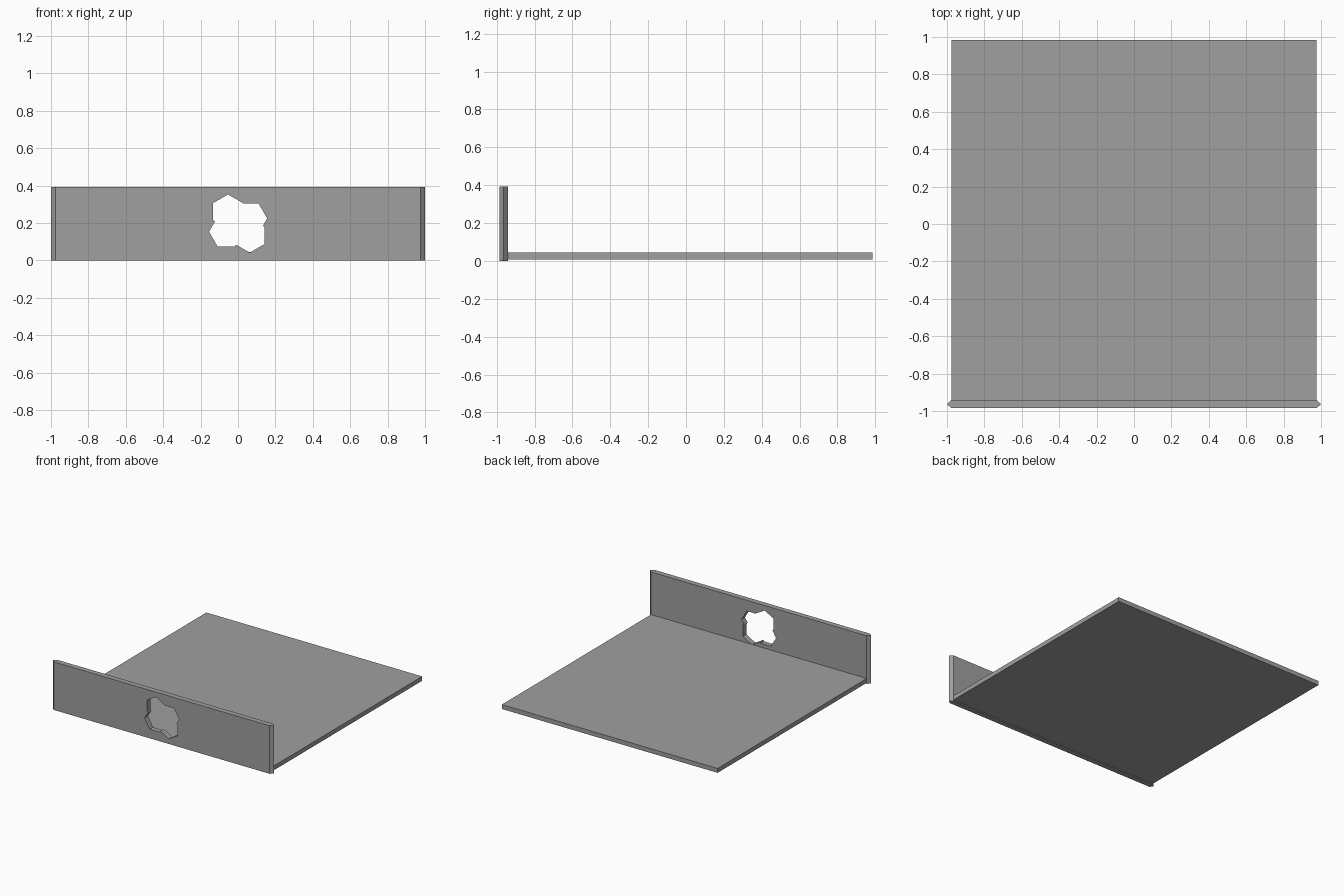
import bpy
import bmesh
from math import cos, sin, radians

cube = bpy.data.objects.get("Cube")
if cube:
    bpy.data.objects.remove(cube, do_unlink=True)

grey = bpy.data.materials.new("plain grey")
grey.use_nodes = True
COLOUR = (0.35, 0.35, 0.35, 1)
grey.diffuse_color = COLOUR
grey.node_tree.nodes["Principled BSDF"].inputs["Base Color"].default_value = COLOUR


def prism(name, outline, offset):
    """Extrude a closed 3D outline by an offset vector."""
    bm = bmesh.new()
    face = bm.faces.new([bm.verts.new(p) for p in outline])
    new = bmesh.ops.extrude_face_region(bm, geom=[face], use_keep_orig=True)
    verts = [v for v in new["geom"] if isinstance(v, bmesh.types.BMVert)]
    bmesh.ops.translate(bm, verts=verts, vec=offset)
    bmesh.ops.recalc_face_normals(bm, faces=bm.faces)
    mesh = bpy.data.meshes.new(name)
    bm.to_mesh(mesh)
    bm.free()
    mesh.materials.append(grey)
    obj = bpy.data.objects.new(name, mesh)
    bpy.context.collection.objects.link(obj)
    return obj


FRONT, BACK, HALF = -0.985, -0.941, 0.976
MID = (FRONT + BACK) / 2

# Thin floor plate behind the panel
prism("floor_plate", [(-HALF, BACK, 0.008), (HALF, BACK, 0.008),
                      (HALF, 0.985, 0.008), (-HALF, 0.985, 0.008)], (0, 0, 0.036))

# Upright front panel with pointed ends
plan = [(-HALF, FRONT), (HALF, FRONT), (1, MID), (HALF, BACK), (-HALF, BACK), (-1, MID)]
panel = prism("front_panel", [(x, y, 0) for x, y in plan], (0, 0, 0.393))

# Opening made of four overlapping hexagons: centre x, centre z, turn in degrees
hexagons = [(-0.053, 0.261, 30), (0.064, 0.225, 0), (0.063, 0.134, 30), (-0.063, 0.154, 0)]
for i, (cx, cz, turn) in enumerate(hexagons):
    angles = [radians(turn + 60 * k) for k in range(6)]
    ring = [(cx + 0.092 * cos(a), FRONT - 0.1, cz + 0.092 * sin(a)) for a in angles]
    cutter = prism(f"opening_cutter_{i + 1}", ring, (0, 0.3, 0))
    cutter.hide_render = True
    cutter.hide_viewport = True
    cut = panel.modifiers.new(f"opening_{i + 1}", "BOOLEAN")
    cut.operation = "DIFFERENCE"
    cut.solver = "EXACT"
    cut.object = cutter
